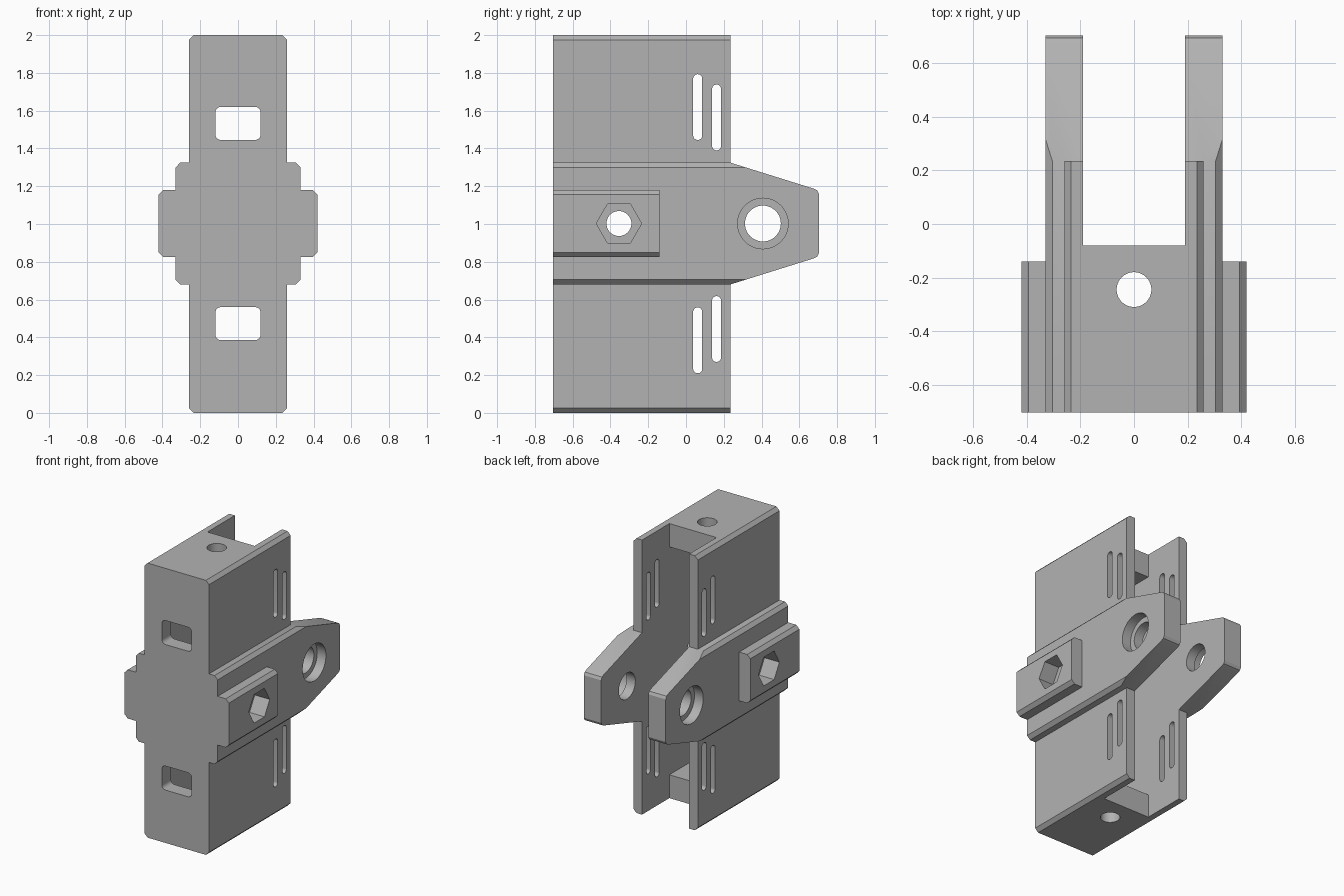
import bpy
import bmesh
from math import cos, sin, pi

if "Cube" in bpy.data.objects:
    bpy.data.objects.remove(bpy.data.objects["Cube"], do_unlink=True)

grey = bpy.data.materials.new("plain_grey")
grey.use_nodes = True
grey.diffuse_color = (0.45, 0.45, 0.45, 1)
grey.node_tree.nodes["Principled BSDF"].inputs["Base Color"].default_value = grey.diffuse_color


def rounded(u0, u1, v0, v1, r, segs=1):
    """Rectangle with chamfered (one segment) or rounded corners."""
    pts = []
    corners = ((u1 - r, v1 - r), (u0 + r, v1 - r), (u0 + r, v0 + r), (u1 - r, v0 + r))
    for i, (cu, cv) in enumerate(corners):
        for k in range(segs + 1):
            a = (i + k / segs) * pi / 2
            pts.append((cu + r * cos(a), cv + r * sin(a)))
    return pts


def ring(u, v, r, sides=48):
    return [(u + r * cos(2 * pi * i / sides), v + r * sin(2 * pi * i / sides)) for i in range(sides)]


def prism(name, axis, pts, lo, hi):
    """Extrude a flat outline along the named axis."""
    place = {"X": lambda u, v, w: (w, u, v),
             "Y": lambda u, v, w: (u, w, v),
             "Z": lambda u, v, w: (u, v, w)}[axis]
    bm = bmesh.new()
    a = [bm.verts.new(place(u, v, lo)) for u, v in pts]
    b = [bm.verts.new(place(u, v, hi)) for u, v in pts]
    bm.faces.new(a)
    bm.faces.new(b)
    for i in range(len(pts)):
        j = (i + 1) % len(pts)
        bm.faces.new((a[i], a[j], b[j], b[i]))
    bmesh.ops.recalc_face_normals(bm, faces=bm.faces)
    mesh = bpy.data.meshes.new(name)
    bm.to_mesh(mesh)
    bm.free()
    mesh.materials.append(grey)
    obj = bpy.data.objects.new(name, mesh)
    bpy.context.collection.objects.link(obj)
    return obj


def combine(target, tool, operation):
    """Apply a boolean and discard the tool."""
    mod = target.modifiers.new("combine", "BOOLEAN")
    mod.operation = operation
    mod.solver = "EXACT"
    mod.object = tool
    with bpy.context.temp_override(object=target, active_object=target, selected_objects=[target]):
        bpy.ops.object.modifier_apply(modifier=mod.name)
    bpy.data.objects.remove(tool, do_unlink=True)


FRONT, BACK, CHAMFER = -0.705, 0.235, 0.025

# Upright body
bracket = prism("bracket_body", "Y", rounded(-0.26, 0.26, 0, 2, CHAMFER), FRONT, BACK)

# Wide middle band, trimmed at the rear to the tapered ear outline
band = prism("ear_band", "Y", rounded(-0.33, 0.33, 0.68, 1.325, CHAMFER), FRONT, 0.705)
half = [(-0.9, 0.36), (BACK, 0.3225), (0.675, 0.185), (0.695, 0.175), (0.705, 0.155)]
outline = [(y, 1.0025 + h) for y, h in half] + [(y, 1.0025 - h) for y, h in reversed(half)]
combine(band, prism("ear_outline", "X", outline, -0.6, 0.6), "INTERSECT")
combine(bracket, band, "UNION")

# Side bosses
boss = prism("side_boss", "Y", rounded(-0.42, 0.42, 0.825, 1.18, CHAMFER), FRONT, -0.14)
combine(bracket, boss, "UNION")

# Rear channel and the deeper cavity between the end plates
cavity = [(-0.08, -0.1), (0.9, -0.1), (0.9, 2.1), (-0.08, 2.1),
          (-0.08, 1.83), (-0.6, 1.83), (-0.6, 0.17), (-0.08, 0.17)]
combine(bracket, prism("channel", "X", cavity, -0.19, 0.19), "DIFFERENCE")

# Front windows
for z in (0.385, 1.445):
    window = prism("window", "Y", rounded(-0.12, 0.12, z, z + 0.175, 0.03, 6), -0.8, -0.5)
    combine(bracket, window, "DIFFERENCE")

# Strap slots through both side walls
for y, z in ((0.038, 0.21), (0.138, 0.27), (0.038, 1.445), (0.138, 1.39)):
    slot = prism("slot", "X", rounded(y, y + 0.048, z, z + 0.348, 0.0235, 8), -0.5, 0.5)
    combine(bracket, slot, "DIFFERENCE")

# Round holes: end plates, bolt, ears
for axis, u, v, r in (("Z", 0, -0.245, 0.065), ("X", -0.355, 1.0025, 0.066), ("X", 0.407, 1.0025, 0.095)):
    combine(bracket, prism("hole", axis, ring(u, v, r), -0.6, 2.2), "DIFFERENCE")

# Hexagonal nut pockets and ear counterbores on each side
for side in (-1, 1):
    nut = prism("nut_pocket", "X", ring(-0.355, 1.0025, 0.12, 6), side * 0.3, side * 0.6)
    combine(bracket, nut, "DIFFERENCE")
    bore = prism("counterbore", "X", ring(0.407, 1.0025, 0.134), side * 0.26, side * 0.6)
    combine(bracket, bore, "DIFFERENCE")

# Smooth the round walls, keep edges crisp
bpy.ops.object.select_all(action="DESELECT")
bracket.select_set(True)
bpy.context.view_layer.objects.active = bracket
bpy.ops.object.shade_smooth_by_angle(angle=pi / 9)
